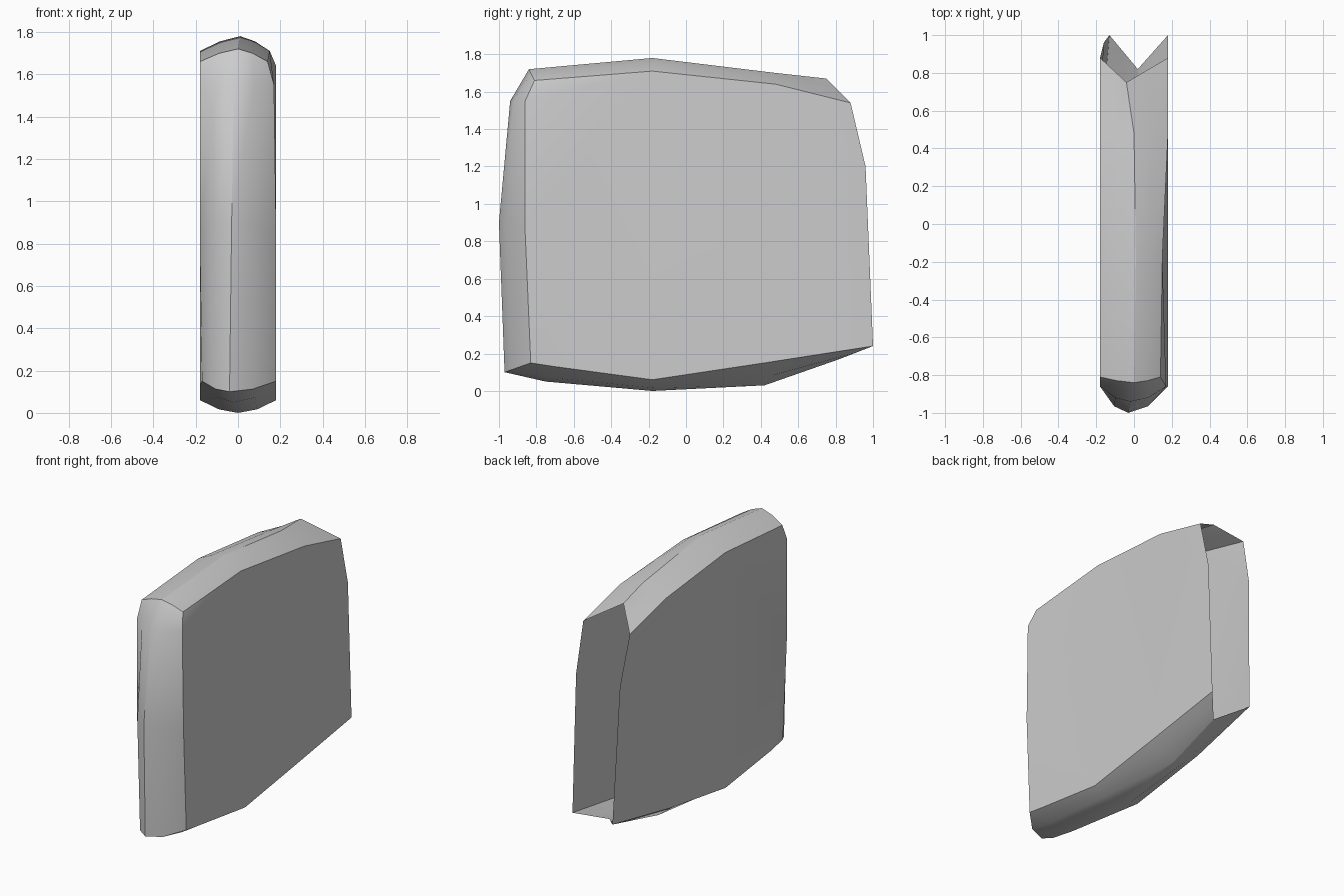
import bpy, bmesh, math
from mathutils import Vector

cube = bpy.data.objects.get("Cube")
if cube:
    bpy.data.objects.remove(cube, do_unlink=True)

grey = bpy.data.materials.new("plain_grey")
grey.use_nodes = True
colour = (0.6, 0.6, 0.6, 1)
grey.diffuse_color = colour
grey.node_tree.nodes["Principled BSDF"].inputs["Base Color"].default_value = colour

# Rim stations: left x, right x, edge (y, z), crest (x, y, z), roundness
stations = [
    (-.13, .18, (1, .24), (.02, .82, .17), .5),       # back bottom corner
    (-.18, .18, (.42, .15), (.02, .42, .03), .65),    # bottom
    (-.18, .18, (-.18, .06), (0, -.18, 0), .72),
    (-.18, .18, (-.7, .13), (-.02, -.75, .05), .72),
    (-.17, .18, (-.83, .15), (-.04, -.97, .1), .75),  # front bottom corner
    (-.18, .18, (-.86, .85), (-.03, -1, .9), .75),    # front
    (-.18, .17, (-.86, 1.55), (-.02, -.94, 1.55), .75),
    (-.18, .14, (-.81, 1.66), (0, -.84, 1.72), .65),  # front top corner
    (-.18, .15, (-.18, 1.71), (.01, -.18, 1.78), .65),  # top
    (-.18, .18, (.48, 1.64), (.0, .48, 1.7), .6),
    (-.18, .18, (.88, 1.54), (-.04, .75, 1.67), .5),  # back top corner
]


def between(edge, crest, bulge):
    """Rounded shoulder point halfway across from edge to crest."""
    p = edge.lerp(crest, bulge)
    p.x = (edge.x + crest.x) / 2
    return p


bm = bmesh.new()
rings = []
for left_x, right_x, edge, crest, bulge in stations:
    left, right, mid = Vector((left_x, *edge)), Vector((right_x, *edge)), Vector(crest)
    points = [left, between(left, mid, bulge), mid, between(right, mid, bulge), right]
    rings.append([bm.verts.new(p) for p in points])

# Rounded rim around bottom, front and top; the back stays open
for a, b in zip(rings, rings[1:]):
    for i in range(len(a) - 1):
        bm.faces.new((a[i], a[i + 1], b[i + 1], b[i]))

# Flat side walls, each with a bend in its back edge
for side, x in ((0, -.16), (-1, .18)):
    bend = bm.verts.new((x, .96, 1.2))
    bm.faces.new([r[side] for r in rings] + [bend])

bmesh.ops.recalc_face_normals(bm, faces=bm.faces)
bmesh.ops.triangulate(bm, faces=[f for f in bm.faces if len(f.verts) > 4])
mesh = bpy.data.meshes.new("open_back_shell")
bm.to_mesh(mesh)
bm.free()
mesh.materials.append(grey)
shell = bpy.data.objects.new("open_back_shell", mesh)
bpy.context.collection.objects.link(shell)

bpy.ops.object.select_all(action="DESELECT")
shell.select_set(True)
bpy.context.view_layer.objects.active = shell
bpy.ops.object.shade_smooth_by_angle(angle=math.radians(30))
